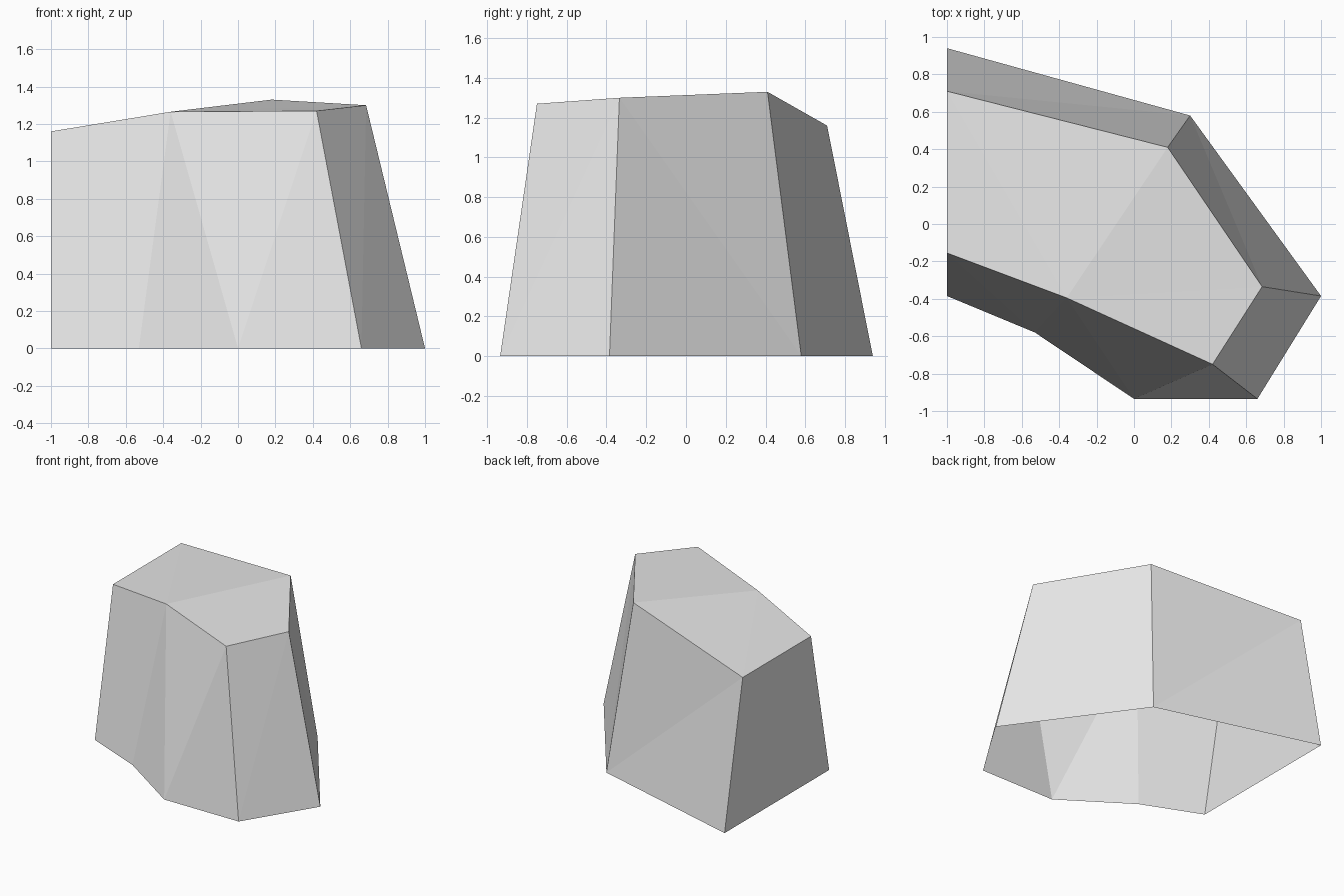
import bpy
import bmesh

default = bpy.data.objects.get("Cube")
if default:
    bpy.data.objects.remove(default, do_unlink=True)

# Stone colour
stone = bpy.data.materials.new("stone_grey")
stone.use_nodes = True
grey = (0.8, 0.8, 0.8, 1)
stone.diffuse_color = grey
stone.node_tree.nodes["Principled BSDF"].inputs["Base Color"].default_value = grey

# Ground outline and upper rim, both counter-clockwise from the back right corner
base_outline = [(-1, .94), (-1, -.385), (-.53, -.58), (0, -.935),
                (.66, -.935), (1, -.385), (.3, .58)]
rim_outline = [(-1, .71, 1.16), (-1, -.155, 1.16), (-.36, -.395, 1.265),
               (.42, -.75, 1.27), (.685, -.335, 1.3), (.18, .41, 1.33)]

bm = bmesh.new()
base = [bm.verts.new((x, y, 0)) for x, y in base_outline]
rim = [bm.verts.new(p) for p in rim_outline]

# Walls: walk round both outlines, stepping along the base (b) or the rim (r)
i = j = 0
for step in "brbrbrbrbbrrb":
    low, high = base[i % len(base)], rim[j % len(rim)]
    if step == "b":
        i += 1
        corner = base[i % len(base)]
    else:
        j += 1
        corner = rim[j % len(rim)]
    bm.faces.new((low, corner, high))

# Sloping top facets; the underside stays open
for facet in ((0, 1, 2), (0, 2, 5), (2, 3, 4), (2, 4, 5)):
    bm.faces.new([rim[k] for k in facet])

mesh = bpy.data.meshes.new("rock")
bm.to_mesh(mesh)
bm.free()
mesh.materials.append(stone)
rock = bpy.data.objects.new("rock", mesh)
bpy.context.collection.objects.link(rock)
